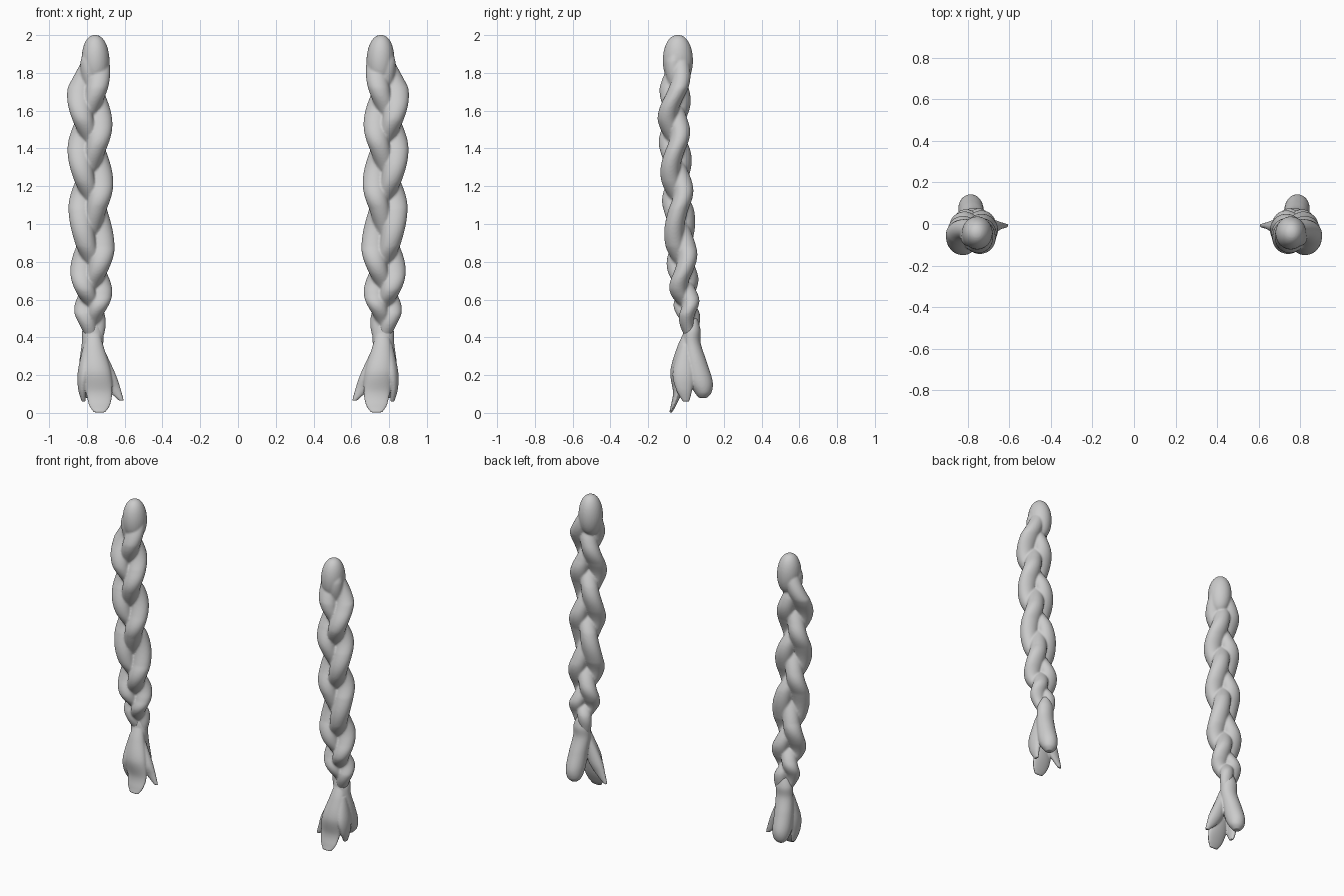
import bpy, bmesh
from math import sin, cos, pi

if "Cube" in bpy.data.objects:
    bpy.data.objects.remove(bpy.data.objects["Cube"])


def lerp_table(table, z):
    """Linear lookup in rows (z, a, b, ...) sorted from top to bottom."""
    if z >= table[0][0]:
        return table[0][1:]
    for p, q in zip(table, table[1:]):
        if z >= q[0]:
            f = (p[0] - z) / (p[0] - q[0])
            return [a + (b - a) * f for a, b in zip(p[1:], q[1:])]
    return table[-1][1:]


def catmull(rows, steps=8):
    """Smooth a short list of rows (x, y, z, rx, ry)."""
    ext = [rows[0]] + rows + [rows[-1]]
    out = []
    for i in range(1, len(ext) - 2):
        a, b, c, d = ext[i - 1:i + 3]
        for k in range(steps):
            t = k / steps
            out.append([0.5 * (2 * q + (r - p) * t + (2 * p - 5 * q + 4 * r - s) * t * t
                               + (3 * q - p - 3 * r + s) * t ** 3)
                        for p, q, r, s in zip(a, b, c, d)])
    return out + [rows[-1]]


def tube(bm, rows, n=28):
    """Closed loft of horizontal ellipses running downwards."""
    rings = [[bm.verts.new((x + rx * cos(2 * pi * k / n), y + ry * sin(2 * pi * k / n), z))
              for k in range(n)] for x, y, z, rx, ry in rows]
    for a, b in zip(rings, rings[1:]):
        for k in range(n):
            bm.faces.new((a[k], b[k], b[(k + 1) % n], a[(k + 1) % n]))
    bm.faces.new(rings[0])
    bm.faces.new(rings[-1][::-1])


def finish(bm, name, voxel, smooth):
    bmesh.ops.recalc_face_normals(bm, faces=bm.faces)
    me = bpy.data.meshes.new(name)
    bm.to_mesh(me)
    bm.free()
    ob = bpy.data.objects.new(name, me)
    bpy.context.collection.objects.link(ob)
    r = ob.modifiers.new("fuse", 'REMESH')
    r.mode = 'VOXEL'
    r.voxel_size = voxel
    r.use_smooth_shade = True
    s = ob.modifiers.new("soften", 'SMOOTH')
    s.iterations = smooth
    s.factor = 0.5
    m = ob.modifiers.new("other_side", 'MIRROR')
    m.use_mirror_merge = False
    return ob


# heights of the side bulges (alternating sides), 60 degrees of phase apart
bulges = [2.02, 1.85, 1.68, 1.53, 1.39, 1.22, 1.08, 0.88, 0.74, 0.62, 0.53, 0.42, 0.32]
phase = [(z, pi / 2 + pi / 3 * (i - 1)) for i, z in enumerate(bulges)]
# z: centre x, centre y, swing scale, thickness scale
spine = [(1.95, -.757, -.04, .15, .6), (1.86, -.768, -.045, .6, .85), (1.72, -.785, -.055, 1, 1),
         (1.55, -.785, -.066, 1, 1), (1.2, -.78, -.047, 1, 1), (.85, -.773, -.025, 1, 1),
         (.65, -.773, -.01, .92, .92), (.52, -.773, .01, .72, .8), (.42, -.77, .03, .4, .62),
         (.34, -.77, .03, .2, .5)]

# three woven strands
bm = bmesh.new()
for k in range(3):
    rows = []
    for i in range(161):
        z = 1.93 - i * (1.93 - .36) / 160
        cx, cy, a, s = lerp_table(spine, z)
        t = lerp_table(phase, z)[0] + 2 * pi * k / 3
        fat = .85 + .2 * sin(t) ** 2
        rows.append((cx + .056 * a * sin(t), cy + .033 * a * sin(2 * t), z,
                     .061 * s * fat, .052 * s))
    tube(bm, rows)
# rounded top knob
rows = []
for i in range(25):
    u = pi * (.02 + .96 * i / 24)
    rows.append((-.757 + .006 * (1 - cos(u)) / 2, -.043, 1.865 + .136 * cos(u),
                 .074 * sin(u) ** .9, .08 * sin(u) ** .9))
tube(bm, rows)
finish(bm, "braid_plait", .0065, 3)

# loose hair tuft: back lobe, front tongue and two side tips
bm = bmesh.new()
locks = [
    [(-.77, .03, .50, .03, .03), (-.77, .032, .44, .054, .045), (-.77, .03, .37, .057, .048),
     (-.78, .05, .27, .06, .06), (-.785, .075, .17, .06, .066), (-.785, .09, .11, .048, .046),
     (-.785, .09, .08, .022, .022)],
    [(-.765, .01, .42, .035, .025), (-.762, -.01, .34, .054, .04), (-.748, -.038, .22, .075, .045),
     (-.735, -.045, .11, .07, .024), (-.733, -.066, .04, .056, .014), (-.733, -.082, .001, .03, .007)],
    [(-.745, .0, .36, .025, .025), (-.70, -.01, .21, .05, .035), (-.66, -.008, .13, .038, .02),
     (-.617, -.008, .065, .013, .01)],
    [(-.79, .0, .36, .028, .03), (-.81, -.01, .22, .038, .06), (-.823, -.01, .13, .024, .045),
     (-.818, 0, .06, .01, .018)],
]
for rows in locks:
    tube(bm, catmull(rows))
finish(bm, "braid_tuft", .005, 3)
